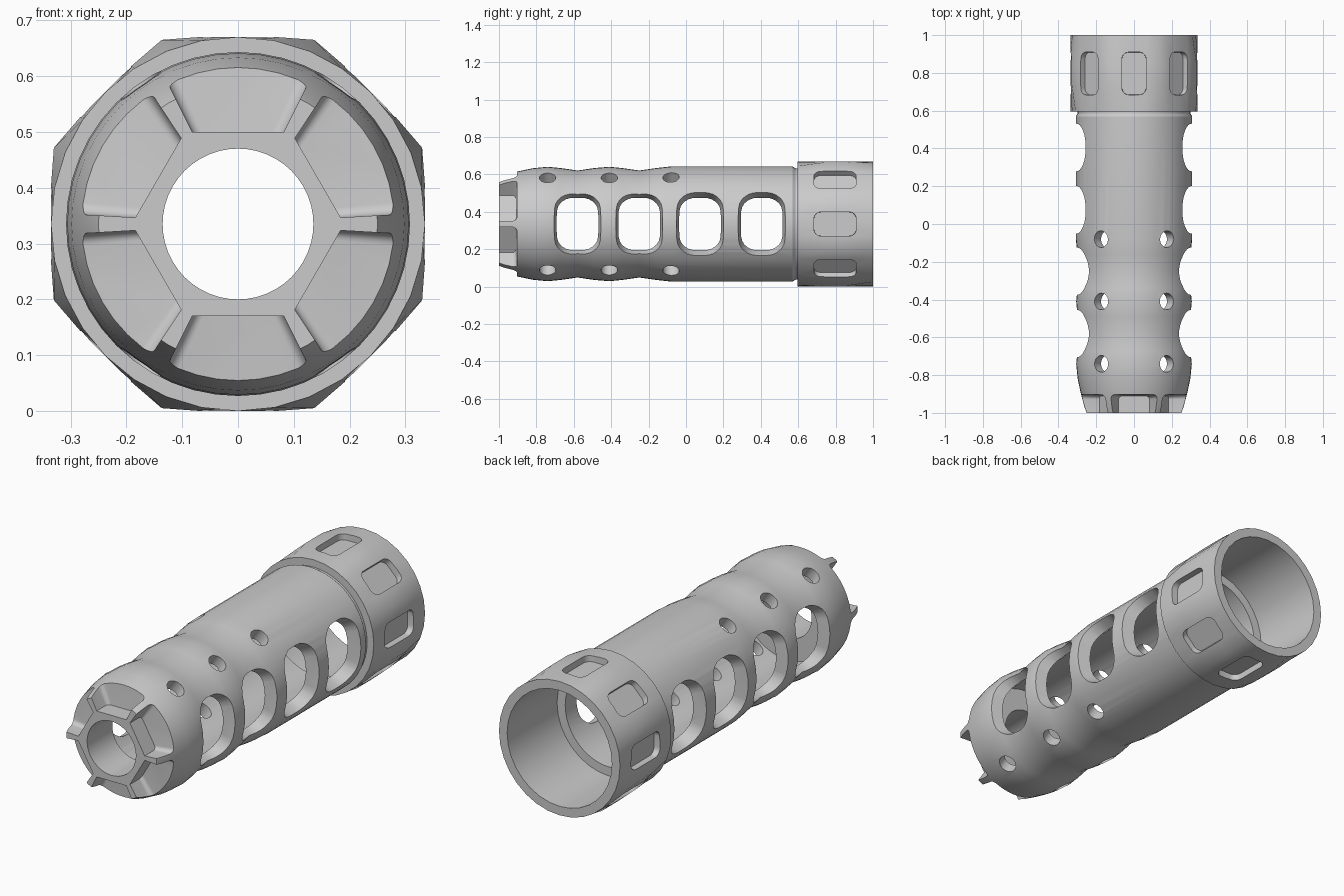
import bpy, bmesh
from math import sin, cos, pi, radians
from mathutils import Vector, Matrix

if "Cube" in bpy.data.objects:
    bpy.data.objects.remove(bpy.data.objects["Cube"])

CZ = 0.335          # height of the long axis
A = 0.335           # flat-to-centre distance of the collar


def make_object(name, bm):
    bmesh.ops.recalc_face_normals(bm, faces=bm.faces[:])
    me = bpy.data.meshes.new(name)
    bm.to_mesh(me)
    bm.free()
    ob = bpy.data.objects.new(name, me)
    bpy.context.collection.objects.link(ob)
    return ob


def revolve(name, profile, segs, shape=None):
    """Closed (y, radius) profile swept round the long axis."""
    bm = bmesh.new()
    rings = []
    for i in range(segs):
        a = 2 * pi * i / segs
        ring = []
        for k, (y, r) in enumerate(profile):
            rr = shape(k, r, a) if shape else r
            ring.append(bm.verts.new((rr * cos(a), y, CZ + rr * sin(a))))
        rings.append(ring)
    n = len(profile)
    for i in range(segs):
        p, q = rings[i], rings[(i + 1) % segs]
        for k in range(n):
            bm.faces.new((p[k], p[(k + 1) % n], q[(k + 1) % n], q[k]))
    return make_object(name, bm)


def rounded_rect(hu, hv, r, n=6):
    pts = []
    for k, (sx, sy) in enumerate(((1, 1), (-1, 1), (-1, -1), (1, -1))):
        for j in range(n + 1):
            a = pi / 2 * (k + j / n)
            pts.append((sx * (hu - r) + r * cos(a), sy * (hv - r) + r * sin(a)))
    return pts


def add_cutter(bm, angle, y, inner, outer):
    """Radial plug; inner/outer = (distance, half width, half length, corner)."""
    a = radians(angle)
    w, v = Vector((cos(a), 0, sin(a))), Vector((0, 1, 0))
    u = v.cross(w)
    origin = Vector((0, y, CZ))
    loops = []
    for d, hu, hv, r in (inner, outer):
        loops.append([bm.verts.new(origin + u * p + v * q + w * d)
                      for p, q in rounded_rect(hu, hv, r)])
    lo, hi = loops
    bmesh.ops.remove_doubles(bm, verts=lo + hi, dist=1e-6)
    lo = [x for x in lo if x.is_valid]
    hi = [x for x in hi if x.is_valid]
    n = len(lo)
    bm.faces.new(lo[::-1])
    bm.faces.new(hi)
    for i in range(n):
        j = (i + 1) % n
        bm.faces.new((lo[i], lo[j], hi[j], hi[i]))


def carve(ob, bm, name):
    cutter = make_object(name, bm)
    cutter.hide_render = True
    mod = ob.modifiers.new("cut", 'BOOLEAN')
    mod.operation = 'DIFFERENCE'
    mod.solver = 'EXACT'
    mod.object = cutter
    dg = bpy.context.evaluated_depsgraph_get()
    me = bpy.data.meshes.new_from_object(ob.evaluated_get(dg))
    ob.modifiers.clear()
    ob.data = me
    bpy.data.objects.remove(cutter)


def smooth(ob):
    bpy.ops.object.select_all(action='DESELECT')
    ob.select_set(True)
    bpy.context.view_layer.objects.active = ob
    bpy.ops.object.shade_smooth_by_angle(angle=radians(32))


# Wavy tube with a thick front wall and narrow bore
tube_profile = [
    (-1.0, 0.135), (-1.0, 0.25), (-0.97, 0.262), (-0.9, 0.281), (-0.82, 0.298),
    (-0.74, 0.306), (-0.67, 0.299), (-0.58, 0.286), (-0.49, 0.299),
    (-0.41, 0.306), (-0.34, 0.299), (-0.25, 0.286), (-0.16, 0.299),
    (-0.08, 0.308), (0.57, 0.308), (0.585, 0.298), (0.605, 0.298),
    (0.605, 0.245), (-0.8, 0.245), (-0.8, 0.135)]
tube = revolve("vented_tube", tube_profile, 48)

cut = bmesh.new()
# Side windows
for side in (0, 180):
    for y in (-0.58, -0.25, 0.075, 0.405):
        add_cutter(cut, side, y, (0.15, 0.115, 0.09, 0.07), (0.4, 0.24, 0.148, 0.125))
# Small round ports
for ang in (55, 125, 235, 305):
    for y in (-0.74, -0.41, -0.08):
        add_cutter(cut, ang, y, (0.225, 0.044, 0.044, 0.0439), (0.4, 0.044, 0.044, 0.0439))
# Six notches in the nose
for i in range(6):
    add_cutter(cut, 30 + 60 * i, -1.0, (0.165, 0.082, 0.09, 0.02), (0.4, 0.2, 0.105, 0.03))
carve(tube, cut, "tube_cutters")
smooth(tube)


# Collar: round at both ends, swelling to a soft octagon in the middle
def octagon(k, r, a):
    if k not in (2, 3):
        return r
    d = (a + pi / 8) % (pi / 4) - pi / 8
    return min(A / cos(d), 0.357)


collar_profile = [(0.595, 0.29), (0.595, A), (0.74, A), (0.86, A), (1.0, A), (1.0, 0.29)]
collar = revolve("rear_collar", collar_profile, 32, octagon)

# Eight shallow pockets around the collar
cut = bmesh.new()
for i in range(8):
    add_cutter(cut, 45 * i, 0.797, (0.303, 0.063, 0.112, 0.035), (0.4, 0.066, 0.115, 0.038))
carve(collar, cut, "pocket_cutters")
smooth(collar)
